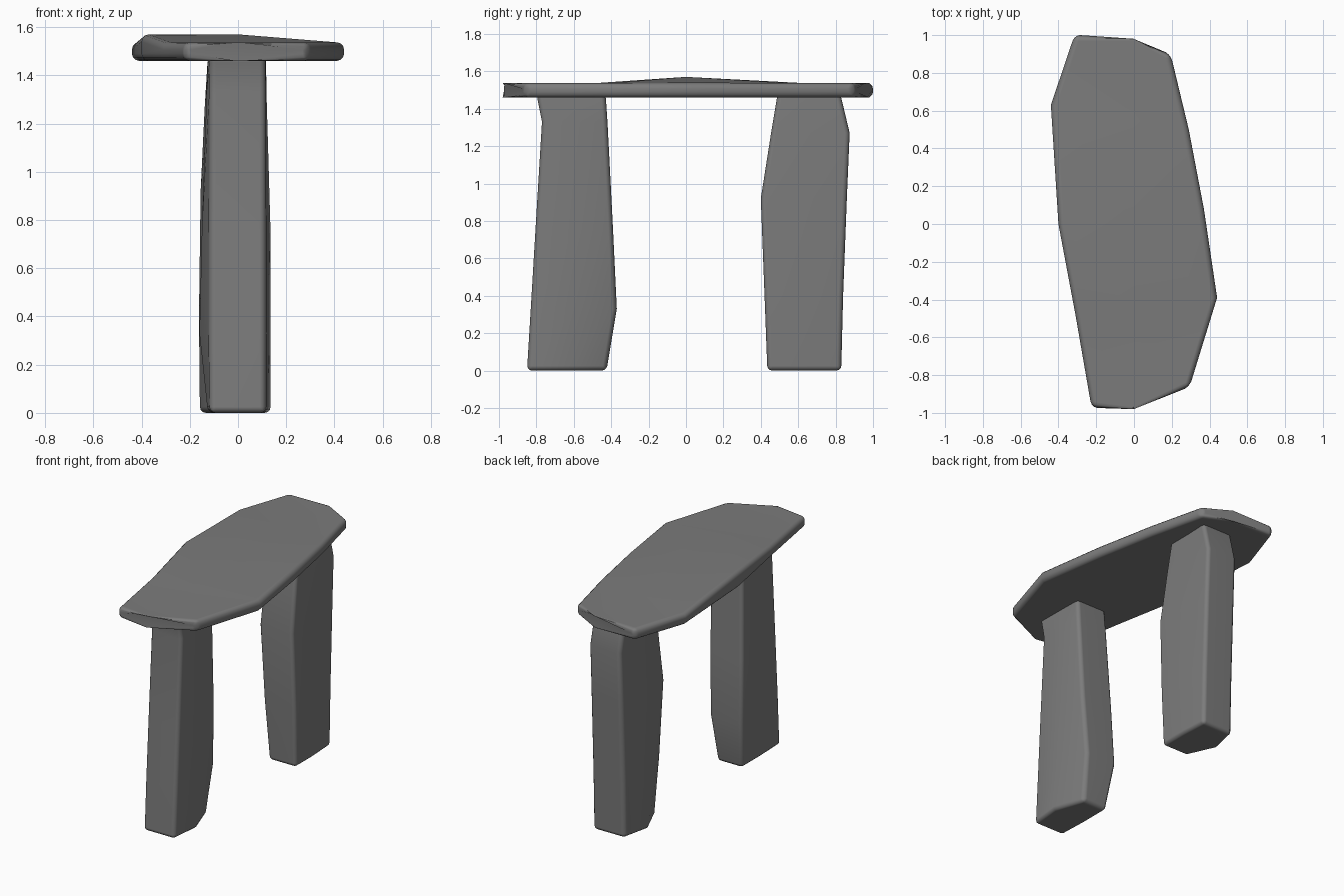
import bpy, bmesh, math

if "Cube" in bpy.data.objects:
    bpy.data.objects.remove(bpy.data.objects["Cube"])

stone = bpy.data.materials.new("grey stone")
stone.diffuse_color = (0.2, 0.2, 0.2, 1)
stone.use_nodes = True
stone.node_tree.nodes["Principled BSDF"].inputs["Base Color"].default_value = stone.diffuse_color


def loft(name, rings, bevel):
    """Skin a row of equal-sized rings, cap the ends, round the edges."""
    bm = bmesh.new()
    rows = [[bm.verts.new(p) for p in ring] for ring in rings]
    n = len(rows[0])
    for a, b in zip(rows, rows[1:]):
        for i in range(n):
            j = (i + 1) % n
            bm.faces.new((a[i], a[j], b[j], b[i]))
    bm.faces.new(rows[0])
    bm.faces.new(rows[-1])
    bmesh.ops.recalc_face_normals(bm, faces=bm.faces[:])
    for f in bm.faces:
        f.smooth = True
    me = bpy.data.meshes.new(name)
    bm.to_mesh(me)
    bm.free()
    me.materials.append(stone)
    ob = bpy.data.objects.new(name, me)
    bpy.context.collection.objects.link(ob)
    mod = ob.modifiers.new("round edges", 'BEVEL')
    mod.width = bevel
    mod.segments = 3
    mod.limit_method = 'ANGLE'
    mod.angle_limit = math.radians(42)
    ob.modifiers.new("even shading", 'WEIGHTED_NORMAL')
    return ob


# Capstone: cross rows from front to back (left point, middle y, right point, crown height)
BASE, TOP = 1.46, 1.537
slab = [
    ((-0.225, -0.97), -1.00, (0.295, -0.86), 0),
    ((-0.31, -0.48), -0.48, (0.44, -0.39), 0),
    ((-0.40, 0.00), 0.00, (0.37, 0.08), 0.033),
    ((-0.44, 0.63), 0.55, (0.29, 0.50), 0),
    ((-0.315, 1.00), 1.00, (0.195, 0.895), 0),
]
rings = []
for (lx, ly), my, (rx, ry), crown in slab:
    rings.append([(lx, ly, BASE), (0, my, BASE), (rx, ry, BASE),
                  (rx, ry, TOP), (0, my, TOP + crown), (lx, ly, TOP + crown)])
loft("capstone", rings, 0.03)


# Legs: each row is z, outer y, inner y, plain-side x, bulge x, inner bulge-side x
def leg(name, rows, side):
    rings = []
    for z, yo, yi, plain, bulge, inner in rows:
        ym = (yo + yi) / 2
        rings.append([(-0.118 * side, yo, z), (0.115 * side, yo, z),
                      (bulge * side, ym, z), (inner * side, yi, z),
                      (-plain * side, yi, z), (-plain * side, ym, z)])
    loft(name, rings, 0.025)


leg("front_leg", [
    (0.00, -0.85, -0.425, 0.125, 0.135, 0.06),
    (0.33, -0.83, -0.37, 0.16, 0.135, 0.08),
    (0.75, -0.805, -0.39, 0.15, 0.135, 0.10),
    (1.33, -0.77, -0.42, 0.13, 0.118, 0.11),
    (1.48, -0.80, -0.43, 0.125, 0.112, 0.11),
], 1)
leg("back_leg", [
    (0.00, 0.83, 0.435, 0.13, 0.158, 0.07),
    (0.40, 0.84, 0.42, 0.135, 0.162, 0.10),
    (0.92, 0.86, 0.40, 0.13, 0.155, 0.12),
    (1.27, 0.875, 0.455, 0.118, 0.138, 0.12),
    (1.48, 0.825, 0.49, 0.11, 0.125, 0.12),
], -1)
